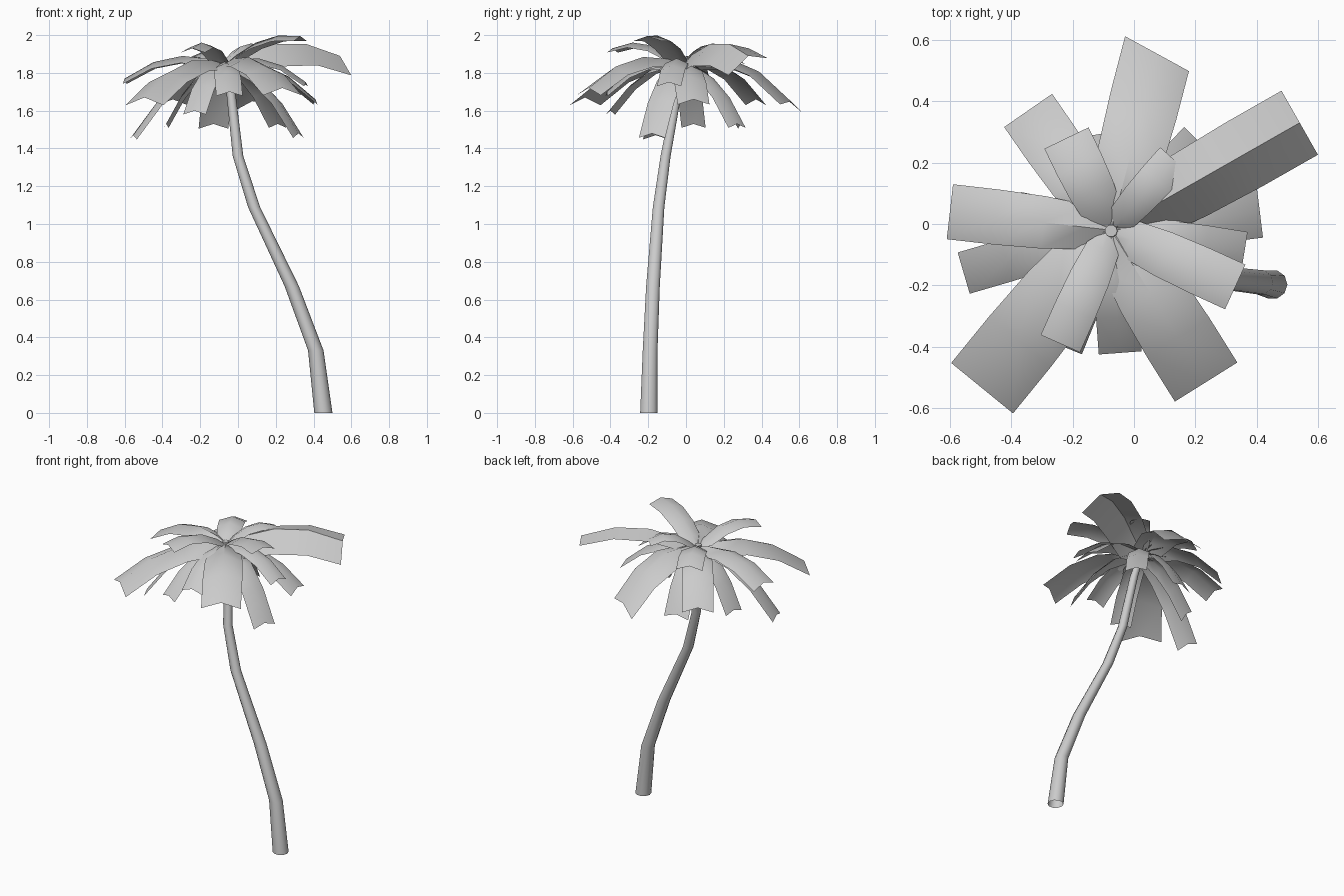
import bpy, bmesh, math
from mathutils import Vector

cube = bpy.data.objects.get("Cube")
if cube:
    bpy.data.objects.remove(cube, do_unlink=True)

# One plain grey for the whole tree
grey = bpy.data.materials.new("light_grey")
grey.use_nodes = True
colour = (0.6, 0.6, 0.6, 1)
grey.diffuse_color = colour
grey.node_tree.nodes["Principled BSDF"].inputs["Base Color"].default_value = colour


def finish(name, bm, angle):
    """Turn a bmesh into a smooth-shaded grey object."""
    mesh = bpy.data.meshes.new(name)
    bm.to_mesh(mesh)
    bm.free()
    mesh.materials.append(grey)
    obj = bpy.data.objects.new(name, mesh)
    bpy.context.collection.objects.link(obj)
    bpy.ops.object.select_all(action="DESELECT")
    obj.select_set(True)
    bpy.context.view_layer.objects.active = obj
    bpy.ops.object.shade_smooth_by_angle(angle=math.radians(angle))


def bridge(bm, rows, closed=False):
    """Join neighbouring rows of vertices with quads."""
    for low, high in zip(rows, rows[1:]):
        count = len(low)
        for i in range(count if closed else count - 1):
            j = (i + 1) % count
            bm.faces.new((low[i], low[j], high[j], high[i]))


# Trunk: leaning tapered tube open at the foot, each ring is x, y, z, radius
trunk_path = [
    (.452, -.197, 0, .048), (.412, -.19, .33, .041), (.285, -.175, .67, .038),
    (.085, -.145, 1.09, .032), (0, -.108, 1.36, .028),
    (-.038, -.045, 1.7, .024), (-.075, -.022, 1.86, .02),
]
SIDES = 10
bm = bmesh.new()
rings = []
for x, y, z, radius in trunk_path:
    turns = [math.tau * i / SIDES for i in range(SIDES)]
    rings.append([bm.verts.new((x + radius * math.cos(a), y + radius * math.sin(a), z))
                  for a in turns])
bridge(bm, rings, closed=True)
bm.faces.new(rings[-1])
finish("trunk", bm, 50)

# Fronds: arching strips folded along the midrib, flatter towards the tip
crown = Vector((-.075, -.02, 1.85))
STATIONS = ((0, .3), (.13, .8), (.4, .95), (.7, 1), (1, 1))


def frond(name, tip, width, lift, fold=.2, roll=0, skew=0):
    tip = Vector(tip)
    ahead = ((tip - crown) * Vector((1, 1, 0))).normalized()
    side = Vector((-ahead.y, ahead.x, 0))
    start = crown + ahead * .015
    bend = (start + tip) / 2 + Vector((0, 0, lift))
    bm = bmesh.new()
    rows = []
    for t, spread in STATIONS:
        rib = start * (1 - t) ** 2 + bend * 2 * t * (1 - t) + tip * t * t
        half = (side + ahead * skew * t) * width * spread / 2
        drop = Vector((0, 0, width * spread * fold * (1.3 - .5 * t)))
        tilt = Vector((0, 0, roll * spread))
        rows.append([bm.verts.new(p) for p in
                     (rib - half - drop - tilt, rib, rib + half - drop + tilt)])
    bridge(bm, rows)
    finish(name, bm, 45)


# Upper fronds: tip, width, lift of the arch
upper = [
    ((.33, -.205, 1.995), .16, .11), ((-.24, -.39, 1.93), .14, .13),
    ((-.22, .28, 1.87), .16, .12), ((.13, .21, 1.93), .12, .12),
]
for i, (tip, width, lift) in enumerate(upper):
    frond(f"upper_frond_{i + 1}", tip, width, lift)

# Long middle fronds
frond("back_right_frond", (.54, .33, 1.89), .24, .18, fold=.3, roll=.045)
frond("back_frond", (.075, .555, 1.65), .23, .23, roll=-.02, skew=.25)
middle = [
    ((-.345, .37, 1.66), .19, .2), ((-.6, .04, 1.77), .18, .15),
    ((-.495, -.535, 1.67), .26, .18), ((.235, -.515, 1.72), .24, .18),
    ((.36, -.09, 1.75), .13, .14),
]
for i, (tip, width, lift) in enumerate(middle):
    frond(f"middle_frond_{i + 1}", tip, width, lift)

# Lower drooping fronds
lower = [
    ((-.555, -.16, 1.47), .14, .19), ((-.045, -.42, 1.7), .14, .13),
    ((.41, .04, 1.66), .17, .15), ((.32, -.18, 1.48), .15, .18),
    ((.21, .27, 1.53), .13, .16), ((-.13, .29, 1.53), .16, .16),
    ((-.38, .04, 1.53), .13, .15), ((-.23, -.4, 1.6), .13, .15),
]
for i, (tip, width, lift) in enumerate(lower):
    frond(f"lower_frond_{i + 1}", tip, width, lift)
